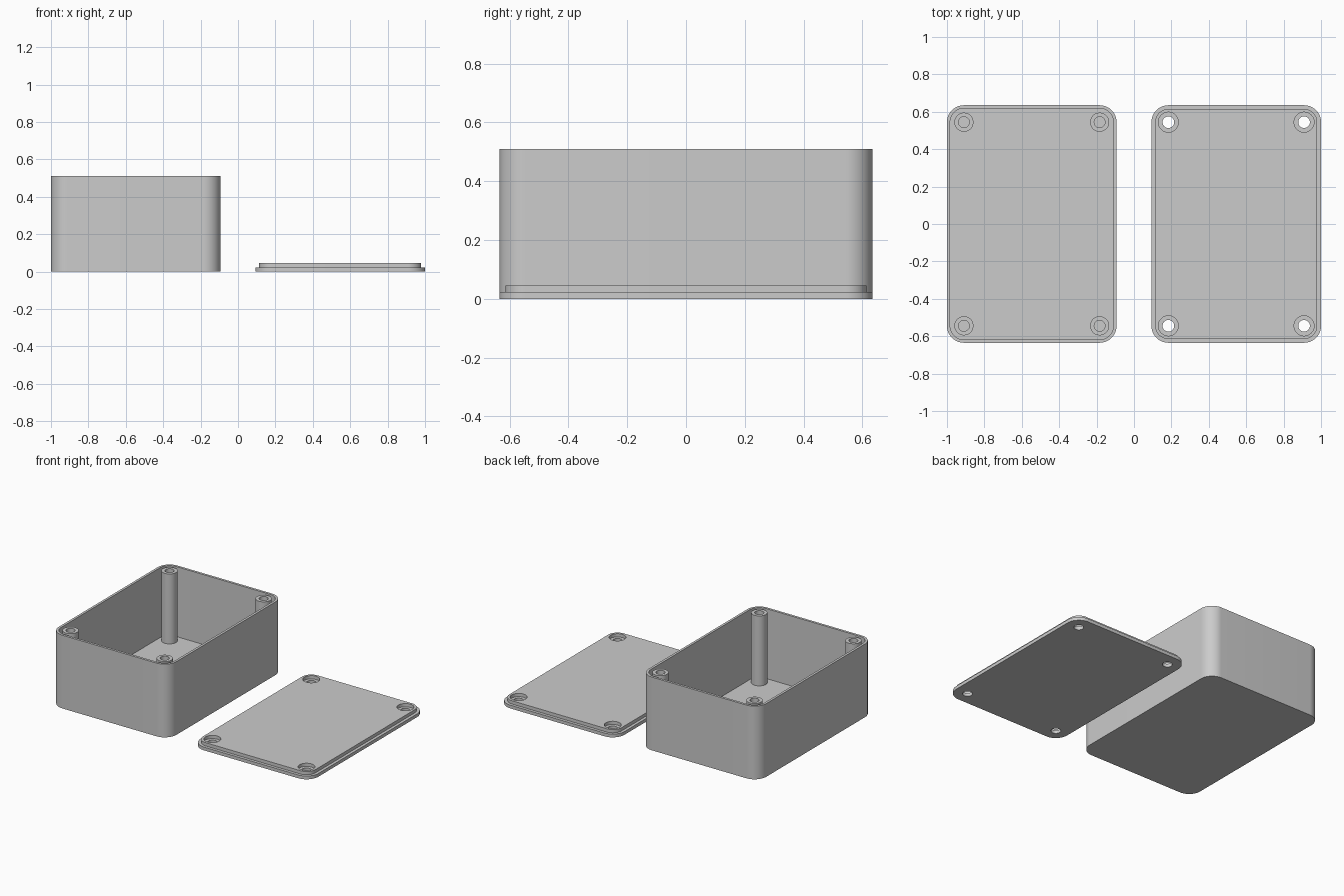
import bpy, bmesh
from math import sin, cos, pi, radians

if "Cube" in bpy.data.objects:
    bpy.data.objects.remove(bpy.data.objects["Cube"])

W, D, H = 0.907, 1.27, 0.51        # footprint and height of the box
R = 0.0907                         # outer corner radius, also screw inset
WALL, FLOOR = 0.017, 0.0227
LIP_INSET, LIP_TOP = 0.0204, 0.0454
BOX_X, LID_X = -1 + W / 2, 1 - W / 2


def rounded_rect(cx, inset, z, seg=16):
    pts = []
    for q, (sx, sy) in enumerate([(1, 1), (-1, 1), (-1, -1), (1, -1)]):
        for i in range(seg + 1):
            a = pi / 2 * (q + i / seg)
            pts.append((cx + sx * (W / 2 - R) + (R - inset) * cos(a),
                        sy * (D / 2 - R) + (R - inset) * sin(a), z))
    return pts


def circle(x, y, r, z, seg=48):
    return [(x + r * cos(2 * pi * i / seg), y + r * sin(2 * pi * i / seg), z) for i in range(seg)]


def finish(obj):
    obj.data.shade_smooth()
    obj.data.set_sharp_from_angle(angle=radians(30))


def stack(name, rings):
    """Solid made of consecutive rings, capped at the first and last."""
    bm = bmesh.new()
    loops = [[bm.verts.new(p) for p in ring] for ring in rings]
    n = len(loops[0])
    for a, b in zip(loops, loops[1:]):
        for i in range(n):
            j = (i + 1) % n
            bm.faces.new((a[i], a[j], b[j], b[i]))
    bm.faces.new(loops[0][::-1])
    bm.faces.new(loops[-1])
    bmesh.ops.recalc_face_normals(bm, faces=bm.faces)
    me = bpy.data.meshes.new(name)
    bm.to_mesh(me)
    bm.free()
    obj = bpy.data.objects.new(name, me)
    bpy.context.collection.objects.link(obj)
    return obj


def corners(cx):
    return [(cx + sx * (W / 2 - R), sy * (D / 2 - R)) for sx in (-1, 1) for sy in (-1, 1)]


# open box shell
finish(stack("box_shell", [rounded_rect(BOX_X, i, z) for i, z in
                           [(0, 0), (0, H), (WALL, H), (WALL, FLOOR)]]))

# hollow screw posts inside the box
for k, (x, y) in enumerate(corners(BOX_X)):
    finish(stack(f"screw_post_{k + 1}", [circle(x, y, r, z) for r, z in
                 [(0.051, FLOOR - 0.005), (0.051, H), (0.029, H), (0.029, FLOOR)]]))

# lid plate with raised locating lip
lid = stack("lid", [rounded_rect(LID_X, i, z) for i, z in
                    [(0, 0), (0, FLOOR), (LIP_INSET, FLOOR), (LIP_INSET, LIP_TOP)]])

# counterbored screw holes in the lid
cutters = []
for k, (x, y) in enumerate(corners(LID_X)):
    c = stack(f"hole_cutter_{k + 1}", [circle(x, y, r, z) for r, z in
              [(0.031, -0.05), (0.031, FLOOR), (0.0535, FLOOR), (0.0535, 0.1)]])
    c.hide_render = True
    cutters.append(c)
    m = lid.modifiers.new("hole", 'BOOLEAN')
    m.operation, m.solver, m.object = 'DIFFERENCE', 'EXACT', c
bpy.context.view_layer.update()
deps = bpy.context.evaluated_depsgraph_get()
cut_mesh = bpy.data.meshes.new_from_object(lid.evaluated_get(deps))
lid.modifiers.clear()
lid.data = cut_mesh
for c in cutters:
    bpy.data.objects.remove(c)
finish(lid)
